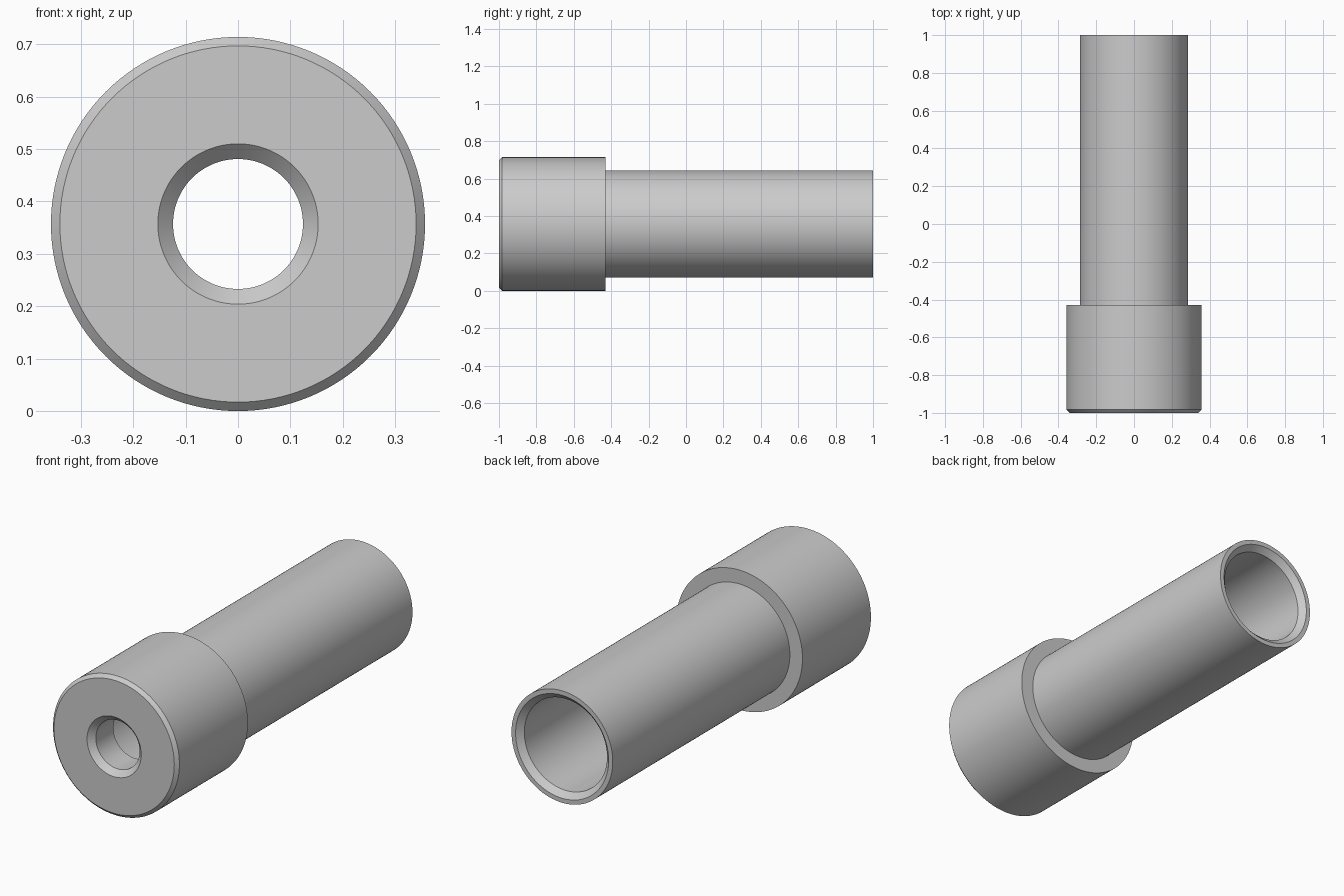
import bpy
import bmesh
import math
from mathutils import Matrix, Vector

cube = bpy.data.objects.get("Cube")
if cube:
    bpy.data.objects.remove(cube, do_unlink=True)

SEGMENTS = 128
HEAD_R, SHAFT_R = 0.357, 0.286
INLET_R, BORE_R = 0.124, 0.234
FRONT, SHOULDER, STEP, BACK = -1.0, -0.43, -0.83, 1.0
EDGE, SINK = 0.017, 0.029

# Plain grey metal
grey = bpy.data.materials.new("grey metal")
grey.use_nodes = True
colour = (0.6, 0.6, 0.6, 1)
grey.diffuse_color = colour
grey.node_tree.nodes["Principled BSDF"].inputs["Base Color"].default_value = colour

# Closed wall section (radius, y): outside front to back, then the bore back to front
section = [
    (HEAD_R - EDGE, FRONT), (HEAD_R, FRONT + EDGE),
    (HEAD_R, SHOULDER), (SHAFT_R, SHOULDER),
    (SHAFT_R, BACK), (BORE_R + SINK, BACK),
    (BORE_R, BACK - SINK), (BORE_R, STEP),
    (INLET_R, STEP), (INLET_R, FRONT + SINK),
    (INLET_R + SINK, FRONT),
]


def lathe(name, points, material):
    """Revolve a closed section about the y axis, resting on the ground."""
    bm = bmesh.new()
    verts = [bm.verts.new((r, y, 0)) for r, y in points]
    edges = [bm.edges.new((v, verts[(i + 1) % len(verts)])) for i, v in enumerate(verts)]
    bmesh.ops.spin(bm, geom=verts + edges, cent=(0, 0, 0), axis=(0, 1, 0),
                   angle=math.tau, steps=SEGMENTS)
    bmesh.ops.remove_doubles(bm, verts=bm.verts, dist=0.0001)
    bmesh.ops.recalc_face_normals(bm, faces=bm.faces)
    bmesh.ops.transform(bm, matrix=Matrix.Translation(Vector((0, 0, HEAD_R))), verts=bm.verts)
    mesh = bpy.data.meshes.new(name)
    bm.to_mesh(mesh)
    bm.free()
    mesh.materials.append(material)
    obj = bpy.data.objects.new(name, mesh)
    bpy.context.collection.objects.link(obj)
    return obj


# Hollow sleeve with a wide collar at the front
sleeve = lathe("collared_sleeve", section, grey)
bpy.ops.object.select_all(action="DESELECT")
sleeve.select_set(True)
bpy.context.view_layer.objects.active = sleeve
bpy.ops.object.shade_smooth_by_angle(angle=math.radians(30))
